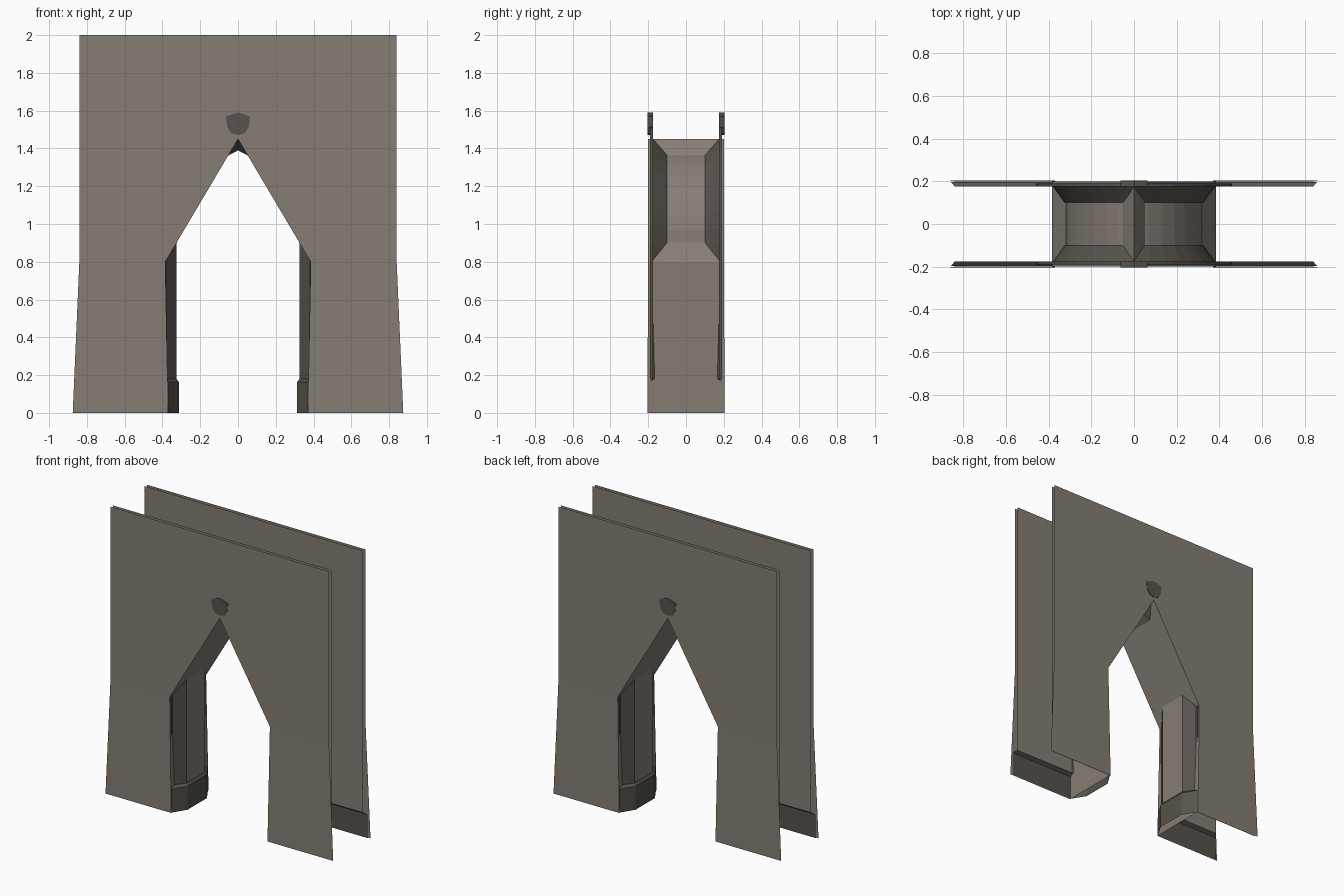
import bpy, math

if "Cube" in bpy.data.objects:
    bpy.data.objects.remove(bpy.data.objects["Cube"])

def mat(name, rgb):
    m = bpy.data.materials.new(name)
    m.diffuse_color = (*rgb, 1)
    m.use_nodes = True
    m.node_tree.nodes["Principled BSDF"].inputs["Base Color"].default_value = m.diffuse_color
    return m

STONE = mat("warm grey stone", (0.235, 0.205, 0.175))
DARK = mat("dark trim stone", (0.095, 0.085, 0.072))

def build(name, faces, material):
    """Make an object from faces given for x>0, mirrored across x."""
    verts, polys = [], []
    for f in faces:
        for s in (1, -1):
            pts = [(s * x, y, z) for x, y, z in f]
            if s < 0:
                pts.reverse()
            polys.append(list(range(len(verts), len(verts) + len(pts))))
            verts += pts
    me = bpy.data.meshes.new(name)
    me.from_pydata(verts, [], polys)
    me.materials.append(material)
    ob = bpy.data.objects.new(name, me)
    bpy.context.collection.objects.link(ob)
    return ob

def band(a, b):
    """Quads between two polylines."""
    return [[a[i], a[i + 1], b[i + 1], b[i]] for i in range(len(a) - 1)]

def both(faces):
    """Add the back copies (mirror across y)."""
    return faces + [[(x, -y, z) for x, y, z in reversed(f)] for f in faces]

SPRING, CX = 0.89, -0.222

def arch(half_width, y, n=8):
    """Pointed arch line from plinth top to apex."""
    r = half_width - CX
    end = math.acos(-CX / r)
    pts = [(half_width, y, 0.18)]
    for i in range(n + 1):
        a = end * i / n
        pts.append((max(0, CX + r * math.cos(a)), y, SPRING + r * math.sin(a)))
    return pts

# Outer cover: flat sheets with a straight-sided opening, slightly flared foot
Y, YB = -0.2, -0.205
upper = [(0, Y, 1.45), (0.385, Y, 0.8), (0.84, Y, 0.8), (0.84, Y, 2), (0, Y, 2)]
lower = [(0.385, Y, 0.8), (0.37, YB, 0), (0.875, YB, 0), (0.84, Y, 0.8)]
edge = [(0.37, YB, 0), (0.385, Y, 0.8), (0, Y, 1.45)]
build("outer_wall_cover",
      both([upper, lower]) + band(edge, [(x, -y, z) for x, y, z in edge]), STONE)

# Inner wall sheets with the curved arch hole
IY = -0.175
sheet = arch(0.38, IY)[::-1] + [(0.84, IY, 0.18), (0.84, IY, 2), (0, IY, 2)]
build("inner_wall", both([sheet]), STONE)

# Arch soffit and its dark chamfers
build("arch_soffit", band(arch(0.325, -0.1), arch(0.325, 0.1)), STONE)
build("arch_chamfer", both(band(arch(0.38, IY), arch(0.325, -0.1))), DARK)

# Raised trim around the arch, hidden between the two sheets
build("arch_trim", both(band(arch(0.46, -0.19), arch(0.38, -0.19))
                        + band(arch(0.46, IY), arch(0.46, -0.19))
                        + band(arch(0.38, -0.19), arch(0.38, IY))), DARK)

# Plinth wrapped around the pillar foot, with a sloped top edge
def ring(plan, z):
    return [(x, y, z) for x, y in plan] + [(x, -y, z) for x, y in reversed(plan)]

foot = [(0.86, -0.198), (0.37, -0.198), (0.313, -0.105)]
neck = [(0.84, IY), (0.38, IY), (0.325, -0.1)]
build("plinth", band(ring(foot, 0), ring(foot, 0.163))
      + band(ring(foot, 0.163), ring(neck, 0.18)), DARK)

# Small shield-shaped boss above the apex
shield = [(0, 1.59), (0.063, 1.57), (0.058, 1.515), (0.035, 1.48), (0, 1.47)]
front = [(x, -0.203, z) for x, z in shield]
build("keystone_boss",
      both([front[::-1]] + band(front, [(x, IY, z) for x, z in shield])), DARK)
